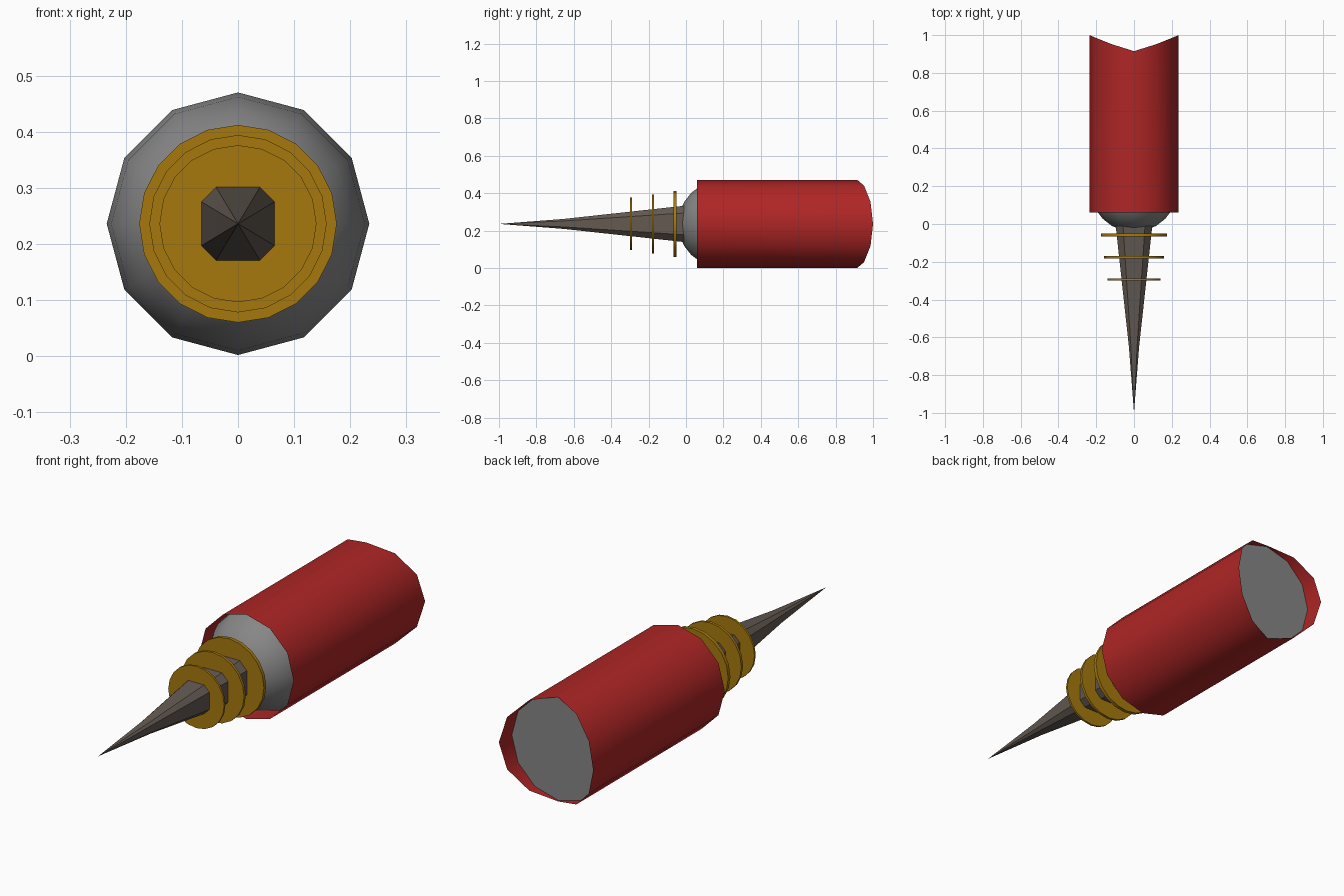
import bpy, bmesh, math

if "Cube" in bpy.data.objects:
    bpy.data.objects.remove(bpy.data.objects["Cube"])

ZC = 0.236  # height of the long axis


def material(name, rgb):
    m = bpy.data.materials.new(name)
    m.diffuse_color = (*rgb, 1)
    m.use_nodes = True
    m.node_tree.nodes["Principled BSDF"].inputs["Base Color"].default_value = m.diffuse_color
    return m


RED = material("red shell", (0.43, 0.019, 0.019))
GREY = material("grey core", (0.24, 0.24, 0.24))
GOLD = material("gold ring", (0.38, 0.19, 0.004))
BROWN = material("brown spike", (0.125, 0.1, 0.083))


def circle(n):
    """Unit polygon with a corner at the top."""
    return [(math.sin(2 * math.pi * i / n), math.cos(2 * math.pi * i / n)) for i in range(n)]


def loft(name, section, profile, mat, smooth=None, closed=True):
    """Skin a cross-section along y; profile holds (y, radius), y may be a function of (x, z)."""
    bm = bmesh.new()
    rings = []
    for y, r in profile:
        rings.append([bm.verts.new((x * r, y(x, z) if callable(y) else y, ZC + z * r))
                      for x, z in section])
    n = len(section)
    for a, b in zip(rings, rings[1:]):
        for i in range(n):
            j = (i + 1) % n
            bm.faces.new((a[i], a[j], b[j], b[i]))
    if closed:
        if profile[0][1] > 0:
            bm.faces.new(rings[0][::-1])
        if profile[-1][1] > 0:
            bm.faces.new(rings[-1])
    bmesh.ops.remove_doubles(bm, verts=bm.verts, dist=1e-5)
    me = bpy.data.meshes.new(name)
    bm.to_mesh(me)
    bm.free()
    me.materials.append(mat)
    ob = bpy.data.objects.new(name, me)
    bpy.context.collection.objects.link(ob)
    if smooth:
        bpy.ops.object.select_all(action='DESELECT')
        ob.select_set(True)
        bpy.context.view_layer.objects.active = ob
        bpy.ops.object.shade_smooth_by_angle(angle=math.radians(smooth))
    return ob


# Outer sleeve: open tube whose rear rim dips at top and bottom
def rear_rim(x, z):
    return 0.915 + 0.085 * math.sqrt(max(0, 1 - z * z)) ** 1.2


loft("sleeve", circle(12), [(0.06, 0.236), (rear_rim, 0.236)], RED, 40, closed=False)

# Core: domed nose, straight body, flat rear plug
dome = [(0.195 - 0.237 * math.cos(math.radians(t)), 0.234 * math.sin(math.radians(t)))
        for t in range(0, 91, 15)]
loft("core", circle(12), dome + [(0.91, 0.234)], GREY, 40)

# Spike: chamfered square section tapering to a point
c = 0.6
octagon = [(-c, 1), (c, 1), (1, c), (1, -c), (c, -1), (-c, -1), (-1, -c), (-1, c)]
loft("spike", octagon, [(-1.0, 0), (-0.65, 0.027), (0.0, 0.098)], BROWN, 20)

# Three collars growing toward the body
for k, (y, r, t) in enumerate([(-0.058, 0.176, 0.016), (-0.176, 0.158, 0.012), (-0.294, 0.14, 0.009)]):
    loft(f"collar_{k + 1}", circle(20), [(y - t / 2, r), (y + t / 2, r)], GOLD, 40)
